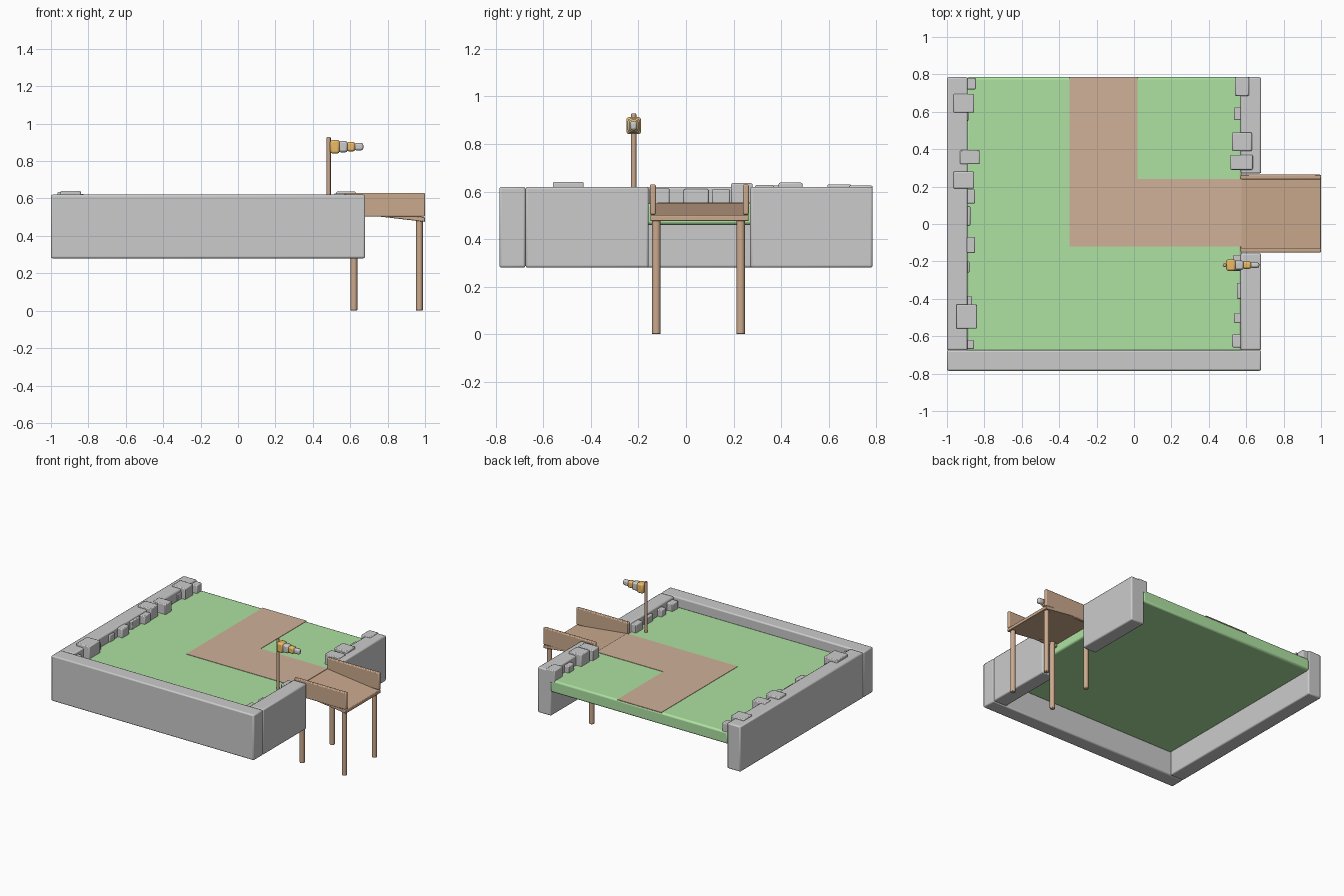
import bpy
import bmesh
import math

if "Cube" in bpy.data.objects:
    bpy.data.objects.remove(bpy.data.objects["Cube"])


def material(name, rgb):
    m = bpy.data.materials.new(name)
    m.diffuse_color = (*rgb, 1)
    m.use_nodes = True
    m.node_tree.nodes["Principled BSDF"].inputs["Base Color"].default_value = m.diffuse_color
    return m


GRASS = material("grass", (0.42, 0.76, 0.36))
DIRT = material("dirt", (0.63, 0.44, 0.32))
WOOD = material("wood", (0.60, 0.40, 0.27))
ORANGE = material("orange", (0.85, 0.50, 0.13))


def finish(name, bm, mat=None, bevel=0.0, segments=2):
    bmesh.ops.recalc_face_normals(bm, faces=bm.faces)
    mesh = bpy.data.meshes.new(name)
    bm.to_mesh(mesh)
    bm.free()
    ob = bpy.data.objects.new(name, mesh)
    bpy.context.collection.objects.link(ob)
    if mat:
        mesh.materials.append(mat)
    if bevel:
        mod = ob.modifiers.new("bevel", 'BEVEL')
        mod.width = bevel
        mod.segments = segments
        mod.limit_method = 'ANGLE'
        mod.angle_limit = math.radians(50)
    bpy.ops.object.select_all(action='DESELECT')
    bpy.context.view_layer.objects.active = ob
    ob.select_set(True)
    bpy.ops.object.shade_smooth_by_angle(angle=math.radians(35))
    return ob


def prism(name, points, offset, mat=None, bevel=0.0):
    bm = bmesh.new()
    face = bm.faces.new([bm.verts.new(p) for p in points])
    ext = bmesh.ops.extrude_face_region(bm, geom=[face])
    verts = [v for v in ext["geom"] if isinstance(v, bmesh.types.BMVert)]
    bmesh.ops.translate(bm, verts=verts, vec=offset)
    if not any(f.is_valid and f == face for f in bm.faces):
        bmesh.ops.holes_fill(bm, edges=bm.edges)
    return finish(name, bm, mat, bevel)


def box(name, x0, x1, y0, y1, z0, z1, mat=None, bevel=0.006):
    pts = [(x0, y0, z0), (x1, y0, z0), (x1, y1, z0), (x0, y1, z0)]
    return prism(name, pts, (0, 0, z1 - z0), mat, bevel)


def post(name, x, y, z0, z1, radius, mat):
    bm = bmesh.new()
    bmesh.ops.create_cone(bm, cap_ends=True, segments=12, radius1=radius,
                          radius2=radius, depth=z1 - z0)
    bmesh.ops.translate(bm, verts=bm.verts, vec=(x, y, (z0 + z1) / 2))
    return finish(name, bm, mat, 0.004)


# Stone walls on three sides, with a gap for the landing
box("front_wall", -1, 0.68, -0.785, -0.675, 0.28, 0.62, bevel=0.009)
box("left_wall", -1, -0.89, -0.675, 0.785, 0.28, 0.62, bevel=0.009)
box("right_wall_front", 0.57, 0.68, -0.675, -0.157, 0.28, 0.62, bevel=0.009)
box("right_wall_back", 0.57, 0.68, 0.27, 0.785, 0.28, 0.62, bevel=0.009)

# Grass slab and L-shaped dirt path
box("grass_slab", -0.895, 0.575, -0.68, 0.785, 0.46, 0.55, GRASS, 0.012)
path = [(-0.345, -0.12), (0.575, -0.12), (0.575, 0.24), (0.02, 0.24),
        (0.02, 0.785), (-0.345, 0.785)]
prism("dirt_path", [(x, y, 0.546) for x, y in path], (0, 0, 0.007), DIRT)

# Boulders along the inner walls: x0, x1, y0, y1, top
left_rocks = [
    (-0.92, -0.845, 0.72, 0.78, 0.61), (-0.965, -0.855, 0.595, 0.695, 0.63),
    (-0.91, -0.885, 0.55, 0.60, 0.60), (-0.93, -0.825, 0.32, 0.395, 0.625),
    (-0.965, -0.855, 0.19, 0.28, 0.635), (-0.92, -0.85, 0.11, 0.185, 0.61),
    (-0.92, -0.875, -0.01, 0.095, 0.61), (-0.92, -0.85, -0.155, -0.07, 0.615),
    (-0.92, -0.88, -0.26, -0.20, 0.60), (-0.92, -0.865, -0.44, -0.385, 0.60),
    (-0.95, -0.84, -0.56, -0.43, 0.64), (-0.92, -0.855, -0.668, -0.62, 0.60)]
right_rocks = [
    (0.54, 0.615, 0.685, 0.785, 0.625), (0.535, 0.60, 0.555, 0.625, 0.60),
    (0.525, 0.63, 0.39, 0.49, 0.637), (0.515, 0.635, 0.29, 0.37, 0.627),
    (0.53, 0.60, -0.25, -0.165, 0.61), (0.55, 0.60, -0.40, -0.315, 0.60),
    (0.535, 0.60, -0.53, -0.475, 0.60), (0.525, 0.60, -0.66, -0.59, 0.605)]
for side, rocks in (("left", left_rocks), ("right", right_rocks)):
    for i, (x0, x1, y0, y1, top) in enumerate(rocks):
        box(f"{side}_rock_{i + 1}", x0, x1, y0, y1, 0.53, top)

# Sloping wooden deck, side boards and legs
prism("deck", [(0.57, -0.15, 0.525), (1.0, -0.15, 0.475), (1.0, -0.15, 0.50),
               (0.57, -0.15, 0.55)], (0, 0.413, 0), WOOD, 0.004)
for label, y0 in (("front", -0.152), ("back", 0.239)):
    box(f"deck_{label}_board", 0.57, 1.0, y0, y0 + 0.025, 0.503, 0.63, WOOD)
for y_label, y in (("front", -0.125), ("back", 0.23)):
    for x_label, x, top in (("inner", 0.62, 0.53), ("outer", 0.97, 0.49)):
        post(f"{y_label}_{x_label}_leg", x, y, 0, top, 0.018, WOOD)

# Windsock: pole and four tapering sleeves
post("windsock_pole", 0.485, -0.22, 0.545, 0.928, 0.011, WOOD)
sleeves = [(0.493, 0.543, 0.031, 0.036, ORANGE), (0.536, 0.586, 0.025, 0.030, None),
           (0.580, 0.627, 0.020, 0.025, ORANGE), (0.621, 0.670, 0.015, 0.020, None)]
for i, (x0, x1, hy, hz, mat) in enumerate(sleeves):
    box(f"windsock_sleeve_{i + 1}", x0, x1, -0.22 - hy, -0.22 + hy,
        0.877 - hz, 0.877 + hz, mat, 0.011)
